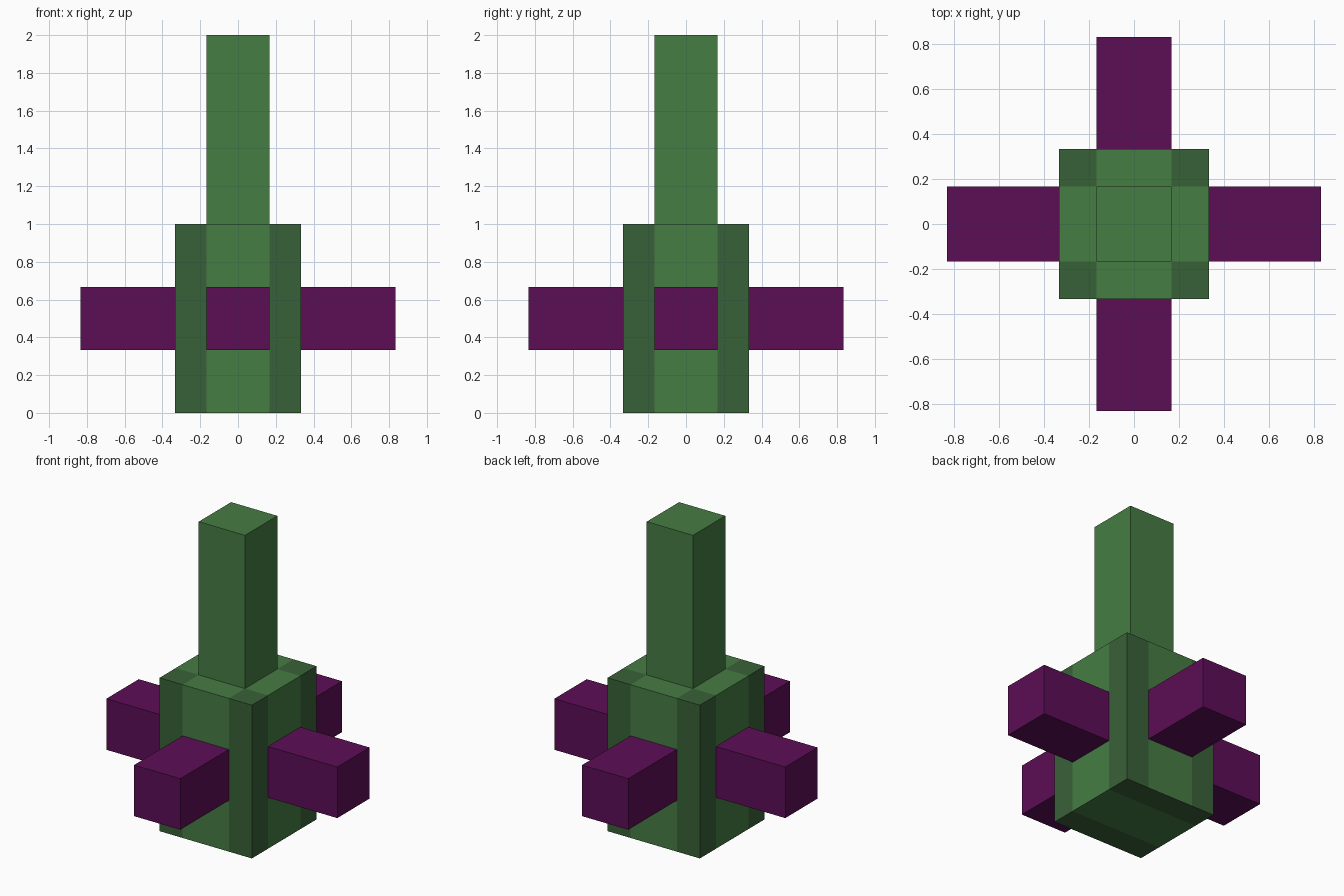
import bpy, bmesh
from mathutils import Vector

if "Cube" in bpy.data.objects:
    bpy.data.objects.remove(bpy.data.objects["Cube"])

T = 1 / 6  # half width of the narrow bars; the block is twice as wide


def material(name, rgb):
    lin = [((c / 255 + 0.055) / 1.055) ** 2.4 if c > 10 else c / 255 / 12.92 for c in rgb]
    m = bpy.data.materials.new(name)
    m.diffuse_color = (*lin, 1)
    m.use_nodes = True
    m.node_tree.nodes["Principled BSDF"].inputs["Base Color"].default_value = m.diffuse_color
    return m


light_green = material("light green", (70, 125, 67))
dark_green = material("dark green", (57, 97, 56))
purple = material("purple", (92, 14, 86))


def box(name, lo, hi, mats, cuts=(), rule=None):
    """Box between two corners, optionally split by x/y planes and coloured by a rule."""
    lo, hi = Vector(lo), Vector(hi)
    bm = bmesh.new()
    bmesh.ops.create_cube(bm, size=1)
    for v in bm.verts:
        v.co = Vector([(a + b) / 2 + c * (b - a) for a, b, c in zip(lo, hi, v.co)])
    for c in cuts:
        for axis in (Vector((1, 0, 0)), Vector((0, 1, 0))):
            geom = bm.verts[:] + bm.edges[:] + bm.faces[:]
            bmesh.ops.bisect_plane(bm, geom=geom, plane_co=axis * c, plane_no=axis)
    bm.normal_update()
    if rule:
        for f in bm.faces:
            f.material_index = rule(f)
    mesh = bpy.data.meshes.new(name)
    bm.to_mesh(mesh)
    bm.free()
    for m in mats:
        mesh.materials.append(m)
    obj = bpy.data.objects.new(name, mesh)
    bpy.context.collection.objects.link(obj)


# Block: dark corners, light middle stripes (a single stripe underneath)
def stripe(f):
    c = f.calc_center_median()
    if f.normal.z < -0.5:
        return 0 if abs(c.y) < T else 1
    return 0 if min(abs(c.x), abs(c.y)) < T else 1


box("block", (-2 * T, -2 * T, 0), (2 * T, 2 * T, 1), [light_green, dark_green], (-T, T), stripe)

# Upright post
box("post", (-T, -T, 1), (T, T, 2), [light_green])

# Four side arms
for side, s in (("right", 1), ("left", -1)):
    a, b = sorted((s * 2 * T, s * 5 * T))
    box(side + "_arm", (a, -T, 2 * T), (b, T, 4 * T), [purple])
for side, s in (("back", 1), ("front", -1)):
    a, b = sorted((s * 2 * T, s * 5 * T))
    box(side + "_arm", (-T, a, 2 * T), (T, b, 4 * T), [purple])
